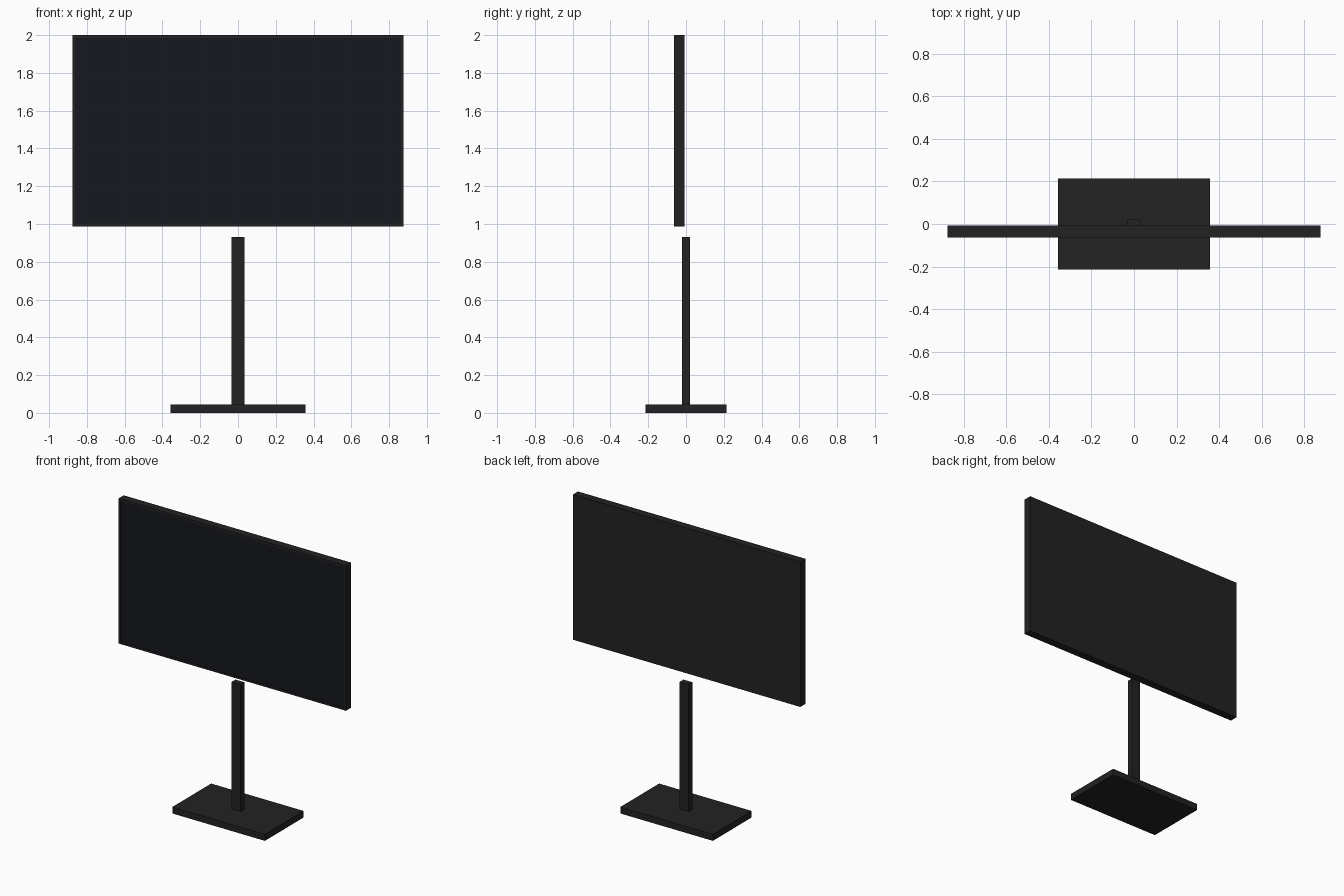
import bpy, bmesh
from mathutils import Vector

if "Cube" in bpy.data.objects:
    bpy.data.objects.remove(bpy.data.objects["Cube"])


def material(name, rgb):
    m = bpy.data.materials.new(name)
    m.diffuse_color = (*rgb, 1)
    m.use_nodes = True
    m.node_tree.nodes["Principled BSDF"].inputs["Base Color"].default_value = m.diffuse_color
    return m


def box(name, lo, hi, mat):
    """Flat-shaded box between two corners."""
    lo, hi = Vector(lo), Vector(hi)
    mesh = bpy.data.meshes.new(name)
    bm = bmesh.new()
    bmesh.ops.create_cube(bm, size=1)
    bmesh.ops.scale(bm, vec=hi - lo, verts=bm.verts)
    bmesh.ops.translate(bm, vec=(lo + hi) / 2, verts=bm.verts)
    bm.to_mesh(mesh)
    bm.free()
    mesh.materials.append(mat)
    ob = bpy.data.objects.new(name, mesh)
    bpy.context.collection.objects.link(ob)
    return ob


black = material("black_plastic", (0.016, 0.016, 0.016))
glass = material("dark_screen", (0.008, 0.009, 0.013))

# Stand
box("base_plate", (-0.357, -0.214, 0), (0.357, 0.214, 0.045), black)
box("stand_post", (-0.034, -0.021, 0.045), (0.034, 0.021, 0.93), black)

# Display housing with a thin bezel around a barely recessed screen
housing = box("display_housing", (-0.877, -0.063, 0.988), (0.877, -0.007, 2.0), black)
housing.data.materials.append(glass)
bm = bmesh.new()
bm.from_mesh(housing.data)
front = min(bm.faces, key=lambda f: f.calc_center_median().y)
bmesh.ops.inset_region(bm, faces=[front], thickness=0.02)
bmesh.ops.inset_region(bm, faces=[front], thickness=0.001, depth=-0.003)
front.material_index = 1
bm.to_mesh(housing.data)
bm.free()
